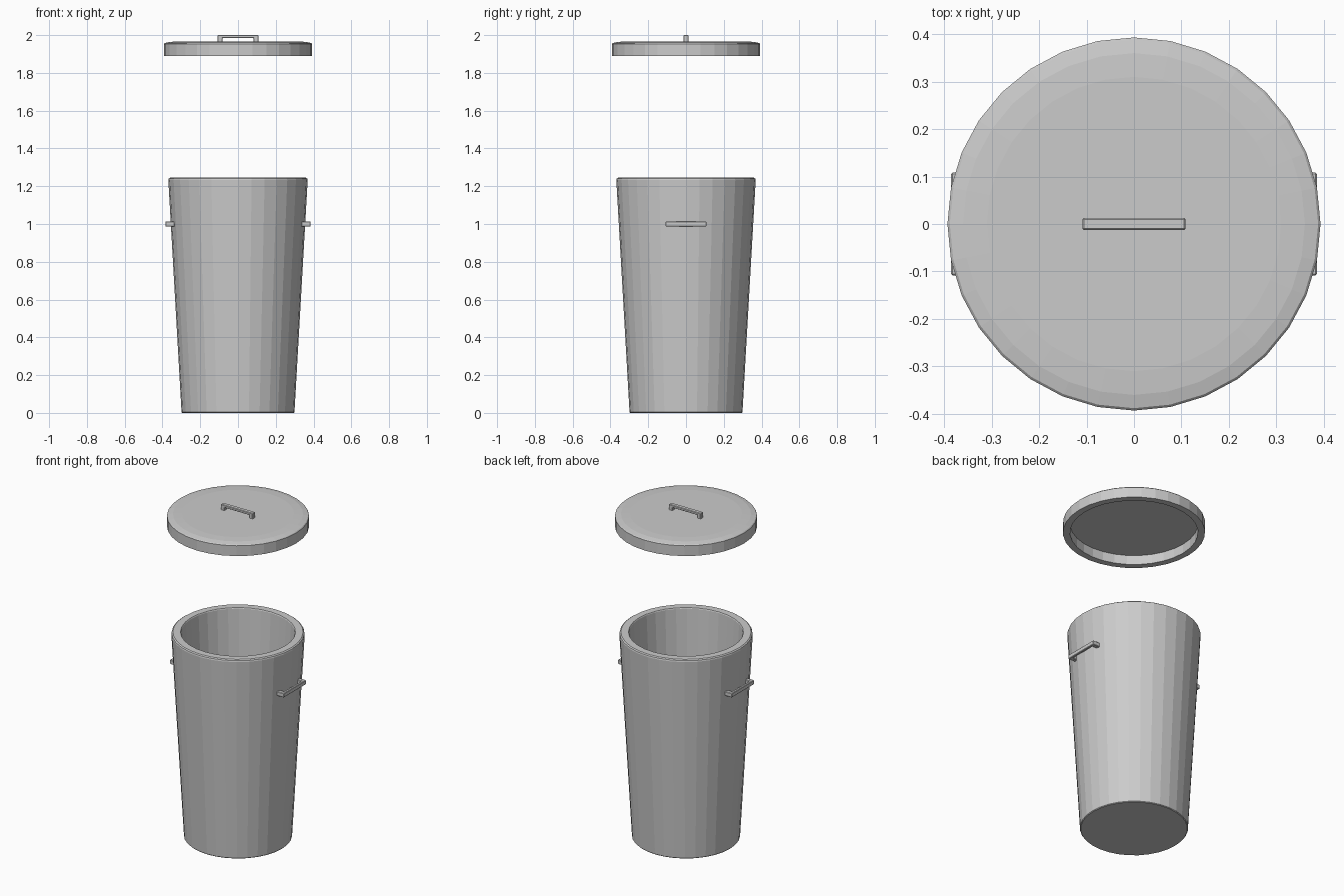
import bpy
import bmesh
from math import cos, sin, pi
from mathutils import Matrix

SIDES = 32

cube = bpy.data.objects.get("Cube")
if cube:
    bpy.data.objects.remove(cube, do_unlink=True)

# Single grey metal
grey = bpy.data.materials.new("grey_metal")
grey.use_nodes = True
colour = (0.6, 0.6, 0.6, 1)
grey.diffuse_color = colour
grey.node_tree.nodes["Principled BSDF"].inputs["Base Color"].default_value = colour


def finish(name, bm):
    bmesh.ops.recalc_face_normals(bm, faces=bm.faces)
    mesh = bpy.data.meshes.new(name)
    bm.to_mesh(mesh)
    bm.free()
    mesh.materials.append(grey)
    obj = bpy.data.objects.new(name, mesh)
    bpy.context.collection.objects.link(obj)
    return obj


def lathe(name, profile):
    """Turn (radius, height) points round z and cap both ends."""
    bm = bmesh.new()
    rings = [[bm.verts.new((r * cos(2 * pi * i / SIDES), r * sin(2 * pi * i / SIDES), z))
              for i in range(SIDES)] for r, z in profile]
    for low, high in zip(rings, rings[1:]):
        for i in range(SIDES):
            j = (i + 1) % SIDES
            bm.faces.new((low[i], low[j], high[j], high[i]))
    bm.faces.new(rings[0])
    bm.faces.new(rings[-1])
    return finish(name, bm)


def handle(name, matrix):
    """Bracket handle along x, standing up z from its base."""
    w, post, h, bar, depth = 0.108, 0.025, 0.05, 0.016, 0.026
    outline = [(-w, 0), (post - w, 0), (post - w, h - bar), (w - post, h - bar),
               (w - post, 0), (w, 0), (w, h), (-w, h)]
    bm = bmesh.new()
    face = bm.faces.new([bm.verts.new((x, -depth / 2, z)) for x, z in outline])
    new = bmesh.ops.extrude_face_region(bm, geom=[face])["geom"]
    bmesh.ops.translate(bm, vec=(0, depth, 0),
                        verts=[v for v in new if isinstance(v, bmesh.types.BMVert)])
    obj = finish(name, bm)
    obj.matrix_world = matrix
    bevel = obj.modifiers.new("soft_edges", "BEVEL")
    bevel.width = 0.003
    bevel.segments = 1


# Tapered hollow bin with a softened rim
lathe("bin_body", [(0.295, 0), (0.299, 0.004), (0.369, 1.232), (0.367, 1.24),
                   (0.36, 1.245), (0.318, 1.245), (0.315, 1.24), (0.25, 0.05)])

# Raised lid, hollow underneath
lathe("lid", [(0.354, 1.947), (0.354, 1.89), (0.393, 1.89), (0.393, 1.953),
              (0.388, 1.958), (0.36, 1.964), (0.31, 1.967)])

# Handles on the lid and on both sides of the bin
handle("lid_handle", Matrix.Translation((0, 0, 1.95)))
for side, turn in (("left", pi / 2), ("right", -pi / 2)):
    reach = 0.335 if side == "left" else -0.335
    handle(side + "_handle", Matrix.Translation((reach, 0, 1))
           @ Matrix.Rotation(turn, 4, "Y") @ Matrix.Rotation(pi / 2, 4, "Z"))
